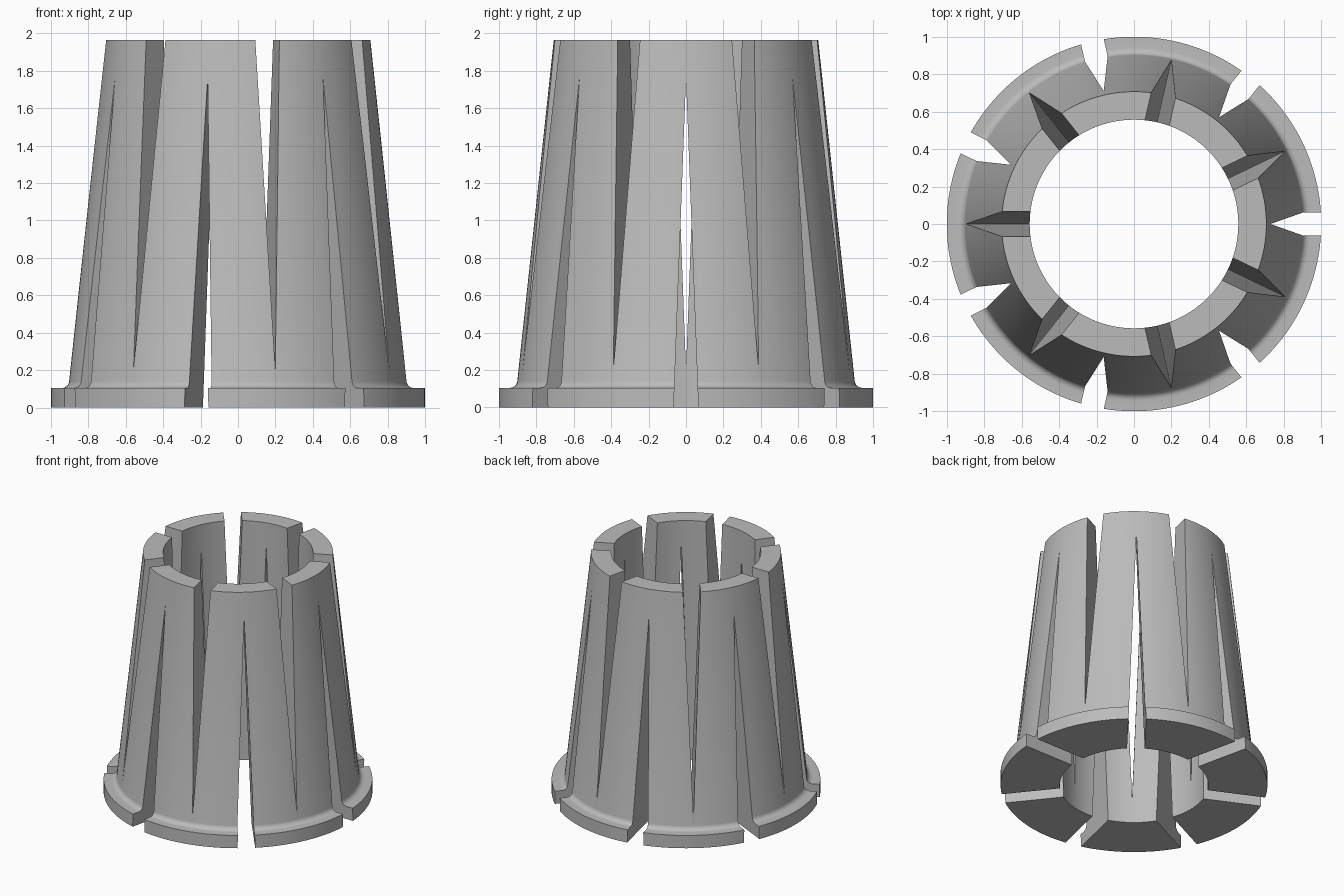
import bpy, bmesh, math
from mathutils import Matrix

cube = bpy.data.objects.get("Cube")
if cube:
    bpy.data.objects.remove(cube, do_unlink=True)

HEIGHT, BORE, SLOTS, SEGMENTS = 1.965, 0.557, 7, 168
HALF_WIDTH = 0.066

grey = bpy.data.materials.new("Light grey")
grey.use_nodes = True
grey.diffuse_color = (0.5, 0.5, 0.5, 1)
grey.node_tree.nodes["Principled BSDF"].inputs["Base Color"].default_value = (0.5, 0.5, 0.5, 1)


def mesh_object(name, bm):
    bmesh.ops.recalc_face_normals(bm, faces=bm.faces)
    mesh = bpy.data.meshes.new(name)
    bm.to_mesh(mesh)
    bm.free()
    mesh.materials.append(grey)
    obj = bpy.data.objects.new(name, mesh)
    bpy.context.collection.objects.link(obj)
    return obj


# Tapered sleeve with a bottom flange and a small fillet above it
FILLET = 0.04
profile = [(BORE, 0), (1, 0), (1, 0.105)]
for i in range(7):
    a = math.radians(270 - 84 * i / 6)
    profile.append((0.942 + FILLET * math.cos(a), 0.145 + FILLET * math.sin(a)))
profile += [(0.707, HEIGHT), (BORE, HEIGHT)]

bm = bmesh.new()
rings = []
for i in range(SEGMENTS):
    a = 2 * math.pi * (i + 0.5) / SEGMENTS
    rings.append([bm.verts.new((r * math.cos(a), r * math.sin(a), z)) for r, z in profile])
for i, ring in enumerate(rings):
    after = rings[(i + 1) % SEGMENTS]
    for j in range(len(profile)):
        k = (j + 1) % len(profile)
        bm.faces.new((ring[j], after[j], after[k], ring[k]))
sleeve = mesh_object("slotted_tapered_sleeve", bm)

# Radial wedge cutters: alternately open at the bottom and at the top
bm = bmesh.new()


def add_wedge(angle, base, tip):
    turn = Matrix.Rotation(angle, 4, 'Z')
    over = base + (base - tip) * 0.05      # run past the open end
    half = HALF_WIDTH * 1.05
    ends = []
    for x in (0.4, 1.2):
        ends.append([bm.verts.new(turn @ Matrix.Translation((x, y, z)).to_translation())
                     for y, z in ((-half, over), (half, over), (0, tip))])
    inner, outer = ends
    bm.faces.new(inner)
    bm.faces.new(outer[::-1])
    for i in range(3):
        j = (i + 1) % 3
        bm.faces.new((inner[i], outer[i], outer[j], inner[j]))


for i in range(SLOTS):
    angle = 2 * math.pi * i / SLOTS
    add_wedge(angle, 0, 1.765)
    add_wedge(angle + math.pi, HEIGHT, 0.2)
cutter = mesh_object("slot_cutter", bm)
cutter.hide_render = True

# Cut the slots, then keep only the finished sleeve
cut = sleeve.modifiers.new("Slots", 'BOOLEAN')
cut.operation = 'DIFFERENCE'
cut.solver = 'EXACT'
cut.object = cutter
bpy.ops.object.select_all(action='DESELECT')
bpy.context.view_layer.objects.active = sleeve
sleeve.select_set(True)
bpy.ops.object.modifier_apply(modifier=cut.name)
bpy.data.objects.remove(cutter, do_unlink=True)
bpy.ops.object.shade_smooth_by_angle(angle=math.radians(25))
